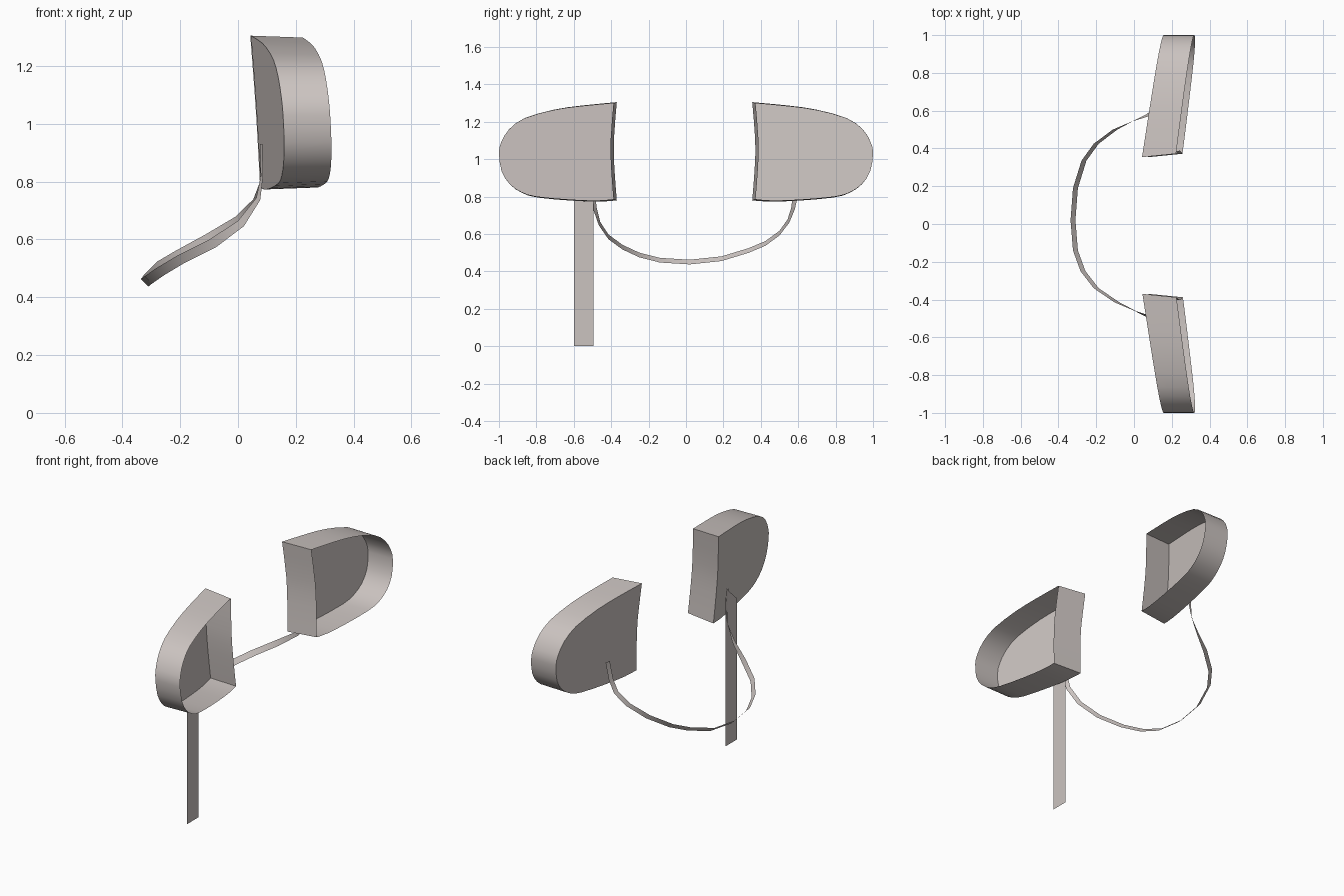
import bpy
import bmesh
import math
from mathutils import Vector

cube = bpy.data.objects.get("Cube")
if cube:
    bpy.data.objects.remove(cube, do_unlink=True)

# One warm grey for every part
grey = bpy.data.materials.new("warm grey")
grey.use_nodes = True
COLOUR = (0.60, 0.55, 0.53, 1)
grey.diffuse_color = COLOUR
grey.node_tree.nodes["Principled BSDF"].inputs["Base Color"].default_value = COLOUR


def finish(name, bm):
    """Turn a bmesh into a softly shaded object with sharp corners kept."""
    mesh = bpy.data.meshes.new(name)
    bmesh.ops.recalc_face_normals(bm, faces=bm.faces)
    bm.to_mesh(mesh)
    bm.free()
    mesh.materials.append(grey)
    mesh.shade_smooth()
    mesh.set_sharp_from_angle(angle=math.radians(35))
    obj = bpy.data.objects.new(name, mesh)
    bpy.context.collection.objects.link(obj)
    return obj


def smooth_line(points):
    """Insert a rounded midpoint between neighbouring points."""
    pts = [Vector(p) for p in points]
    pad = [pts[0]] + pts + [pts[-1]]
    out = []
    for a, b, c, d in zip(pad, pad[1:], pad[2:], pad[3:]):
        out += [b, (9 * (b + c) - a - d) / 16]
    return out + [pts[-1]]


def bridge(bm, first, second, closed):
    count = len(first)
    for i in range(count if closed else count - 1):
        j = (i + 1) % count
        bm.faces.new((first[i], first[j], second[j], second[i]))


# Cup outline: distance from the middle, height
ROUND_SIDE = [(.36, 1.305), (.55, 1.287), (.7, 1.265), (.86, 1.22), (.945, 1.16),
              (.988, 1.09), (1, 1.03), (.985, .935), (.94, .865), (.875, .82),
              (.79, .795), (.6, .778), (.45, .773), (.36, .78)]
FLAT_SIDE = [(.36, .78), (.373, .95), (.376, 1.1), (.36, 1.305)]
OUTLINE = smooth_line(ROUND_SIDE)[:-1] + smooth_line(FLAT_SIDE)[:-1]


def make_cup(name, side, shift):
    """A shallow D-shaped tray: leaning floor plus a wall, open towards +x."""
    bm = bmesh.new()
    floor, rim = [], []
    for u, z in OUTLINE:
        inward = (1 - u) / .64
        u += shift * inward
        x = .062 + .148 * (u - .37) - .065 * (z - 1.04)
        floor.append(bm.verts.new((x, side * u, z)))
        rim.append(bm.verts.new((x + .163 + .017 * inward,
                                 side * (u + .018 * inward),
                                 1.04 + (z - 1.04) * .975)))
    bm.faces.new(floor)
    bridge(bm, floor, rim, True)
    return finish(name, bm)


make_cup("front_cup", -1, .01)
make_cup("back_cup", 1, -.006)

# Curved ribbon joining the cups, twisting upright at its ends
PATH = [(.08, -.505, .93), (.083, -.5, .82), (.07, -.488, .74), (.01, -.462, .655),
        (-.09, -.415, .585), (-.2, -.34, .53), (-.27, -.25, .488), (-.31, -.14, .46),
        (-.323, .02, .45), (-.31, .19, .468), (-.265, .335, .512), (-.2, .425, .55),
        (-.1, .5, .605), (0, .548, .67), (.06, .572, .735), (.084, .585, .81),
        (.092, .605, .92)]
bm = bmesh.new()
edges = ([], [])
for point in PATH:
    p = Vector(point)
    twist = min(1, max(0, (p.z - .6) / .2))
    across = Vector((-.026, 0, .025)).lerp(
        Vector((-.008, -math.copysign(.028, p.y), 0)), twist)
    for edge, sign in zip(edges, (-.5, .5)):
        edge.append(bm.verts.new(p + across * sign))
bridge(bm, *edges, False)
finish("connecting_ribbon", bm)

# Flat strap hanging below the front cup, with a slanted top
bm = bmesh.new()
bm.faces.new([bm.verts.new((.085, y, z)) for y, z in
              ((-.6, 0), (-.495, 0), (-.495, .94), (-.6, .84))])
finish("hanging_strap", bm)
